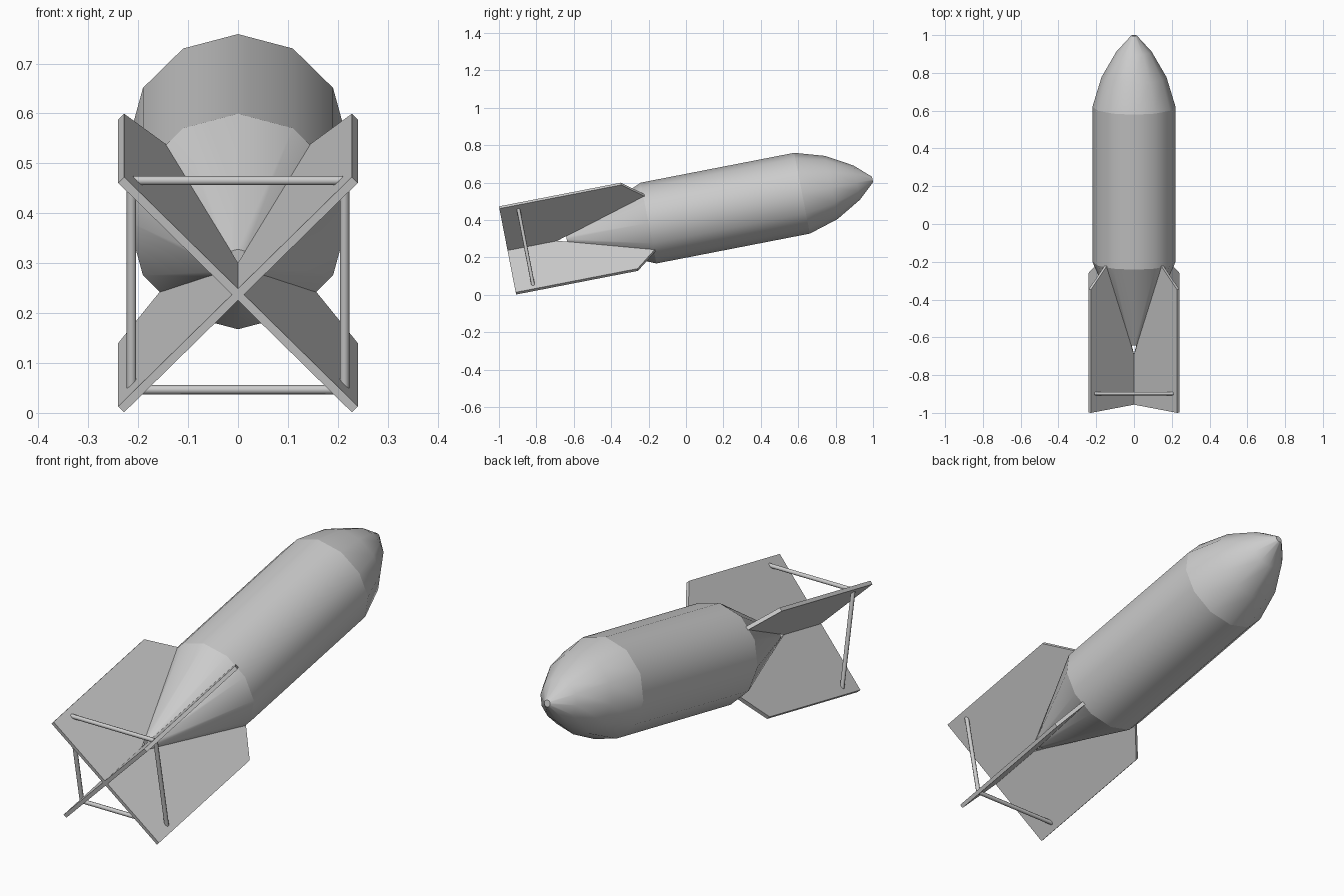
import bpy, bmesh
from math import sin, cos, pi, radians
from mathutils import Matrix, Vector

if "Cube" in bpy.data.objects:
    bpy.data.objects.remove(bpy.data.objects["Cube"])

# Everything is modelled along +Y, then pitched nose-up
TILT = Matrix.Translation((0, 0, 0.4225)) @ Matrix.Rotation(radians(11), 4, 'X')
SIDES = 12


def finish(name, bm, smooth=None):
    bmesh.ops.recalc_face_normals(bm, faces=bm.faces)
    mesh = bpy.data.meshes.new(name)
    bm.to_mesh(mesh)
    bm.free()
    ob = bpy.data.objects.new(name, mesh)
    bpy.context.collection.objects.link(ob)
    ob.matrix_world = TILT
    if smooth:
        bpy.ops.object.select_all(action='DESELECT')
        ob.select_set(True)
        bpy.context.view_layer.objects.active = ob
        bpy.ops.object.shade_smooth_by_angle(angle=radians(smooth))
    return ob


def lathe(name, profile, cap_start=False, cap_end=False):
    """Revolve (distance along axis, radius) points around Y."""
    bm = bmesh.new()
    rings = [[bm.verts.new((r * sin(2 * pi * i / SIDES), s, r * cos(2 * pi * i / SIDES)))
              for i in range(SIDES)] for s, r in profile]
    for a, b in zip(rings, rings[1:]):
        for i in range(SIDES):
            j = (i + 1) % SIDES
            bm.faces.new((a[i], a[j], b[j], b[i]))
    if cap_start:
        bm.faces.new(rings[0])
    if cap_end:
        bm.faces.new(rings[-1])
    return finish(name, bm, 40)


# Casing: tail cone, straight body, rounded nose
lathe("tail_cone", [(-0.65, 0.03), (-0.204, 0.22)], cap_start=True)
lathe("body", [(-0.204, 0.22), (0.632, 0.22)])
lathe("nose", [(0.632, 0.22), (0.792, 0.172), (0.93, 0.093), (1.016, 0.015)], cap_end=True)

# Tail fins: two notched plates crossing at right angles
HALF = [(0, -0.972), (0.331, -0.972), (0.331, -0.308), (0.211, -0.196), (0, -0.723)]
T = 0.0085
for name, angle in (("fin_plate_a", 45), ("fin_plate_b", -45)):
    bm = bmesh.new()
    for side in (1, -1):
        face = bm.faces.new([bm.verts.new((side * r, s, -T)) for r, s in HALF])
        new = bmesh.ops.extrude_face_region(bm, geom=[face])["geom"]
        bmesh.ops.translate(bm, vec=(0, 0, 2 * T),
                            verts=[v for v in new if isinstance(v, bmesh.types.BMVert)])
    # weld the two halves and drop the inner walls
    bmesh.ops.remove_doubles(bm, verts=bm.verts, dist=1e-5)
    inner = [f for f in bm.faces if all(abs(v.co.x) < 1e-5 for v in f.verts)]
    bmesh.ops.delete(bm, geom=inner, context='FACES')
    bmesh.ops.rotate(bm, verts=bm.verts, matrix=Matrix.Rotation(radians(angle), 3, 'Y'))
    finish(name, bm)

# Struts: square of thin rods bracing neighbouring fins
for k, name in enumerate(("top_strut", "right_strut", "bottom_strut", "left_strut")):
    bm = bmesh.new()
    bmesh.ops.create_cone(bm, segments=8, radius1=0.0095, radius2=0.0095, depth=0.42,
                          cap_ends=True, matrix=Matrix.Translation((0, -0.873, 0.2135))
                          @ Matrix.Rotation(pi / 2, 4, 'Y'))
    bmesh.ops.rotate(bm, verts=bm.verts, matrix=Matrix.Rotation(k * pi / 2, 3, 'Y'))
    finish(name, bm, 50)
